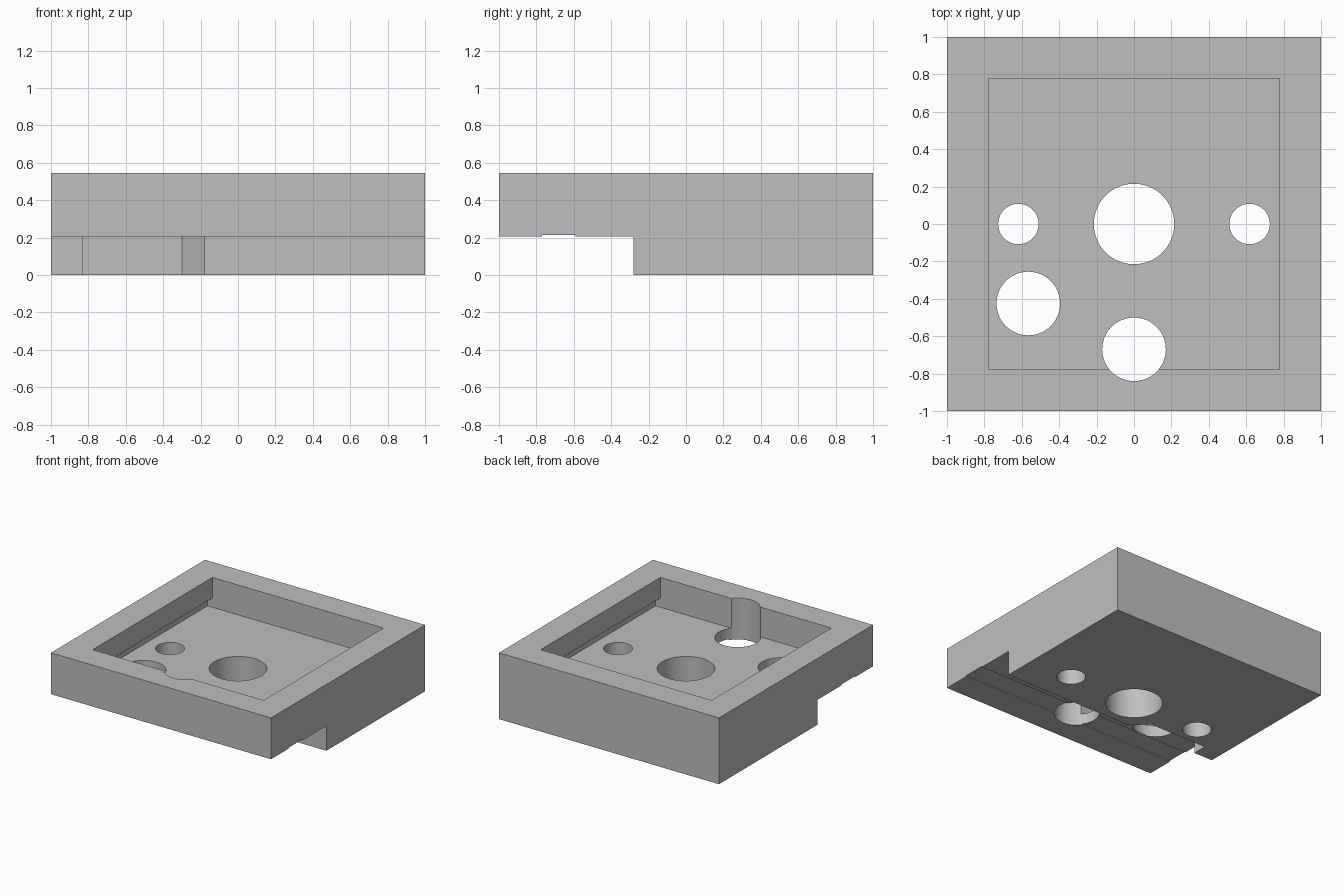
import bpy, bmesh, math
from mathutils import Matrix

cube = bpy.data.objects.get("Cube")
if cube:
    bpy.data.objects.remove(cube, do_unlink=True)

grey = bpy.data.materials.new("light grey")
grey.use_nodes = True
colour = (0.52, 0.52, 0.52, 1)
grey.diffuse_color = colour
grey.node_tree.nodes["Principled BSDF"].inputs["Base Color"].default_value = colour


def prism(name, outline, low, high, along_y=False):
    """Extrude an outline up z, or an x-z outline along y."""
    bm = bmesh.new()
    face = bm.faces.new([bm.verts.new((u, v, low)) for u, v in outline])
    grown = bmesh.ops.extrude_face_region(bm, geom=[face])["geom"]
    for v in grown:
        if isinstance(v, bmesh.types.BMVert):
            v.co.z = high
    if along_y:
        bm.transform(Matrix.Rotation(math.pi / 2, 4, "X"))
    bmesh.ops.recalc_face_normals(bm, faces=bm.faces)
    mesh = bpy.data.meshes.new(name)
    bm.to_mesh(mesh)
    bm.free()
    mesh.materials.append(grey)
    obj = bpy.data.objects.new(name, mesh)
    bpy.context.collection.objects.link(obj)
    return obj


def rect(x0, y0, x1, y1):
    return [(x0, y0), (x1, y0), (x1, y1), (x0, y1)]


def circle(x, y, r, sides=64):
    turn = 2 * math.pi / sides
    return [(x + r * math.cos(i * turn), y + r * math.sin(i * turn)) for i in range(sides)]


HEIGHT, STEP, FLOOR, LIP = 0.545, 0.205, 0.30, 0.375
block = prism("mounting_block", rect(-1, -1, 1, 1), 0, HEIGHT)

# Pocket with side undercuts below the lip
half = [(0.82, FLOOR), (0.82, LIP), (0.777, LIP), (0.777, 0.7)]
pocket = half + [(-x, z) for x, z in reversed(half)]
cutters = [prism("pocket_cutter", pocket, -0.777, 0.777, along_y=True)]

# Front underside step with a chamfered recess in its back wall
step = [(-1.1, -1.1), (1.1, -1.1), (1.1, -0.28), (-0.18, -0.28),
        (-0.30, -0.16), (-0.83, -0.16), (-0.83, -0.28), (-1.1, -0.28)]
cutters.append(prism("step_cutter", step, -0.1, STEP))

# Shallow groove across the underside of the step
cutters.append(prism("groove_cutter", rect(-1.1, -0.77, 1.1, -0.59), 0.1, STEP + 0.008))

# Through holes
for x, y, r in [(0, 0, 0.215), (-0.618, 0, 0.108), (0.618, 0, 0.108),
                (-0.565, -0.425, 0.17), (0, -0.67, 0.17)]:
    cutters.append(prism("hole_cutter", circle(x, y, r), -0.1, 0.7))

# Cut everything out of the block, then discard the cutters
bpy.context.view_layer.objects.active = block
for cutter in cutters:
    cutter.hide_render = True
    cut = block.modifiers.new(cutter.name, "BOOLEAN")
    cut.operation = "DIFFERENCE"
    cut.solver = "EXACT"
    cut.object = cutter
    bpy.ops.object.modifier_apply(modifier=cut.name)
    bpy.data.objects.remove(cutter, do_unlink=True)

# Smooth hole walls, crisp edges
bpy.ops.object.select_all(action="DESELECT")
block.select_set(True)
bpy.ops.object.shade_smooth_by_angle(angle=math.radians(30))
